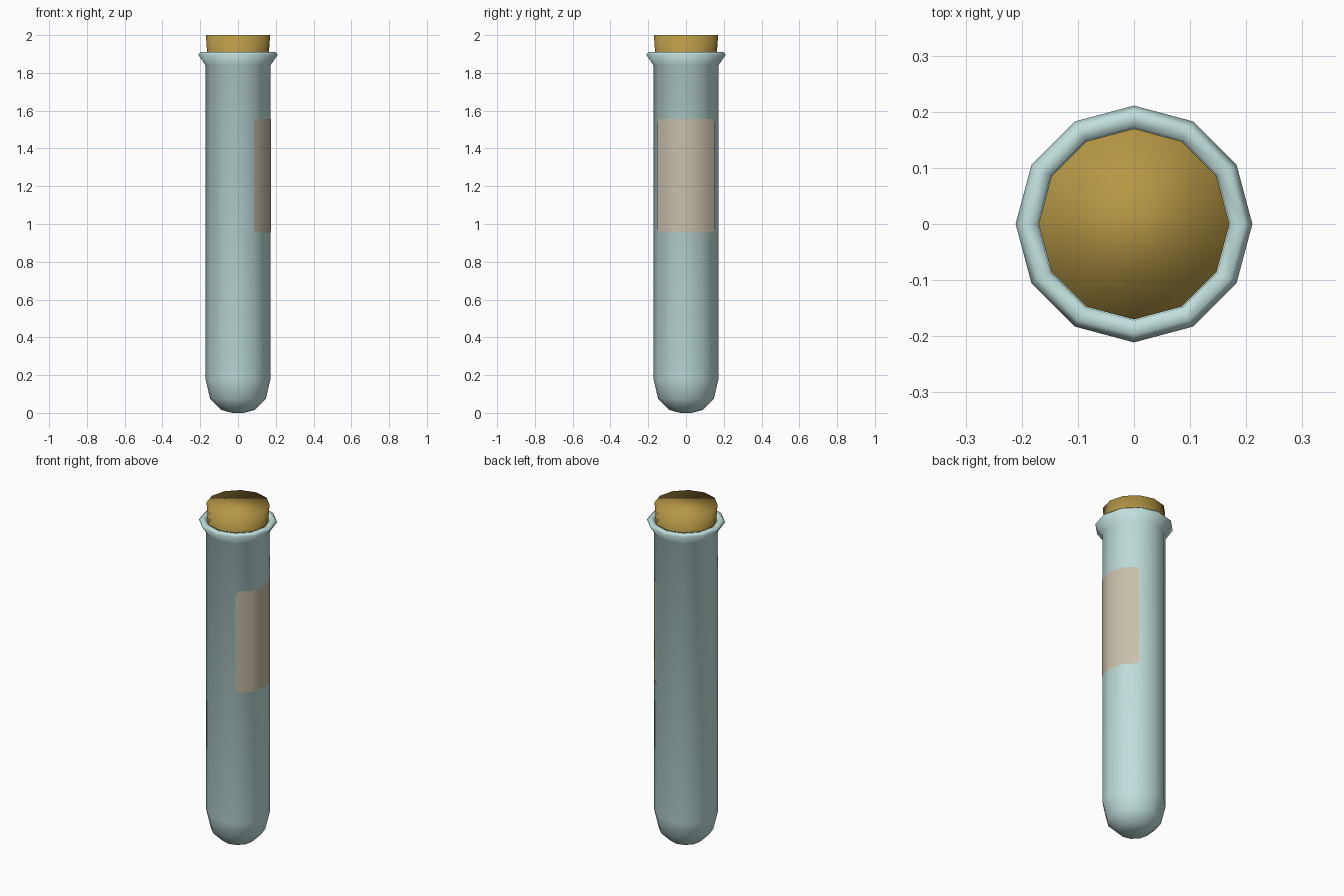
import bpy, bmesh, math

if "Cube" in bpy.data.objects:
    bpy.data.objects.remove(bpy.data.objects["Cube"])

SIDES = 12


def material(name, rgb):
    m = bpy.data.materials.new(name)
    m.diffuse_color = (*rgb, 1)
    m.use_nodes = True
    m.node_tree.nodes["Principled BSDF"].inputs["Base Color"].default_value = m.diffuse_color
    return m


def make_object(name, bm, mat):
    for f in bm.faces:
        f.smooth = True
    me = bpy.data.meshes.new(name)
    bm.to_mesh(me)
    bm.free()
    me.materials.append(mat)
    ob = bpy.data.objects.new(name, me)
    bpy.context.collection.objects.link(ob)
    return ob


def lathe(name, profile, mat, cap_top=False, cap_bottom=False):
    """Twelve-sided revolved profile, listed from bottom to top."""
    bm = bmesh.new()
    rings = []
    for r, z in profile:
        rings.append([bm.verts.new((r * math.cos(2 * math.pi * i / SIDES),
                                    r * math.sin(2 * math.pi * i / SIDES), z))
                      for i in range(SIDES)])
    for a, b in zip(rings, rings[1:]):
        for i in range(SIDES):
            j = (i + 1) % SIDES
            bm.faces.new((a[i], a[j], b[j], b[i]))
    if cap_top:
        bm.faces.new(rings[-1])
    if cap_bottom:
        bm.faces.new(rings[0][::-1])
    return make_object(name, bm, mat)


glass = material("pale glass", (0.53, 0.74, 0.72))
paper = material("beige label", (0.58, 0.52, 0.405))
cork = material("cork brown", (0.47, 0.31, 0.06))

# Glass tube: rounded bottom, straight body, flared lip and inner wall
lathe("glass_tube", [(0.03, 0.0), (0.09, 0.016), (0.147, 0.073), (0.172, 0.18),
                     (0.172, 1.84), (0.211, 1.897), (0.197, 1.911),
                     (0.172, 1.905), (0.165, 1.86), (0.163, 1.72)],
      glass, cap_bottom=True)

# Tapered cork stopper, softly shaded across its flat top
lathe("cork_stopper", [(0.152, 1.74), (0.170, 2.0)], cork,
      cap_top=True, cap_bottom=True)

# Thin label wrapped over the four facets facing +x, with rounded corners
R, Z0, Z1, CORNER = 0.1735, 0.955, 1.555, 0.022
side = 2 * R * math.sin(math.pi / SIDES)
half = 2 * side
ends = [half - CORNER * (1 - math.cos(math.radians(a))) for a in (0, 30, 60, 90)]
stations = sorted([-e for e in ends] + [-side, 0, side] + ends)
bm = bmesh.new()
columns = []
for s in stations:
    t = (s + half) / side
    k = min(int(t + 1e-6), 3)
    f = t - k
    a0 = math.radians(-60 + 30 * k)
    a1 = a0 + math.radians(30)
    x = R * ((1 - f) * math.cos(a0) + f * math.cos(a1))
    y = R * ((1 - f) * math.sin(a0) + f * math.sin(a1))
    d = max(0, abs(s) - (half - CORNER))
    inset = CORNER - math.sqrt(max(0, CORNER ** 2 - d ** 2))
    columns.append((bm.verts.new((x, y, Z0 + inset)),
                    bm.verts.new((x, y, Z1 - inset))))
for a, b in zip(columns, columns[1:]):
    bm.faces.new((a[0], b[0], b[1], a[1]))
make_object("label", bm, paper)
